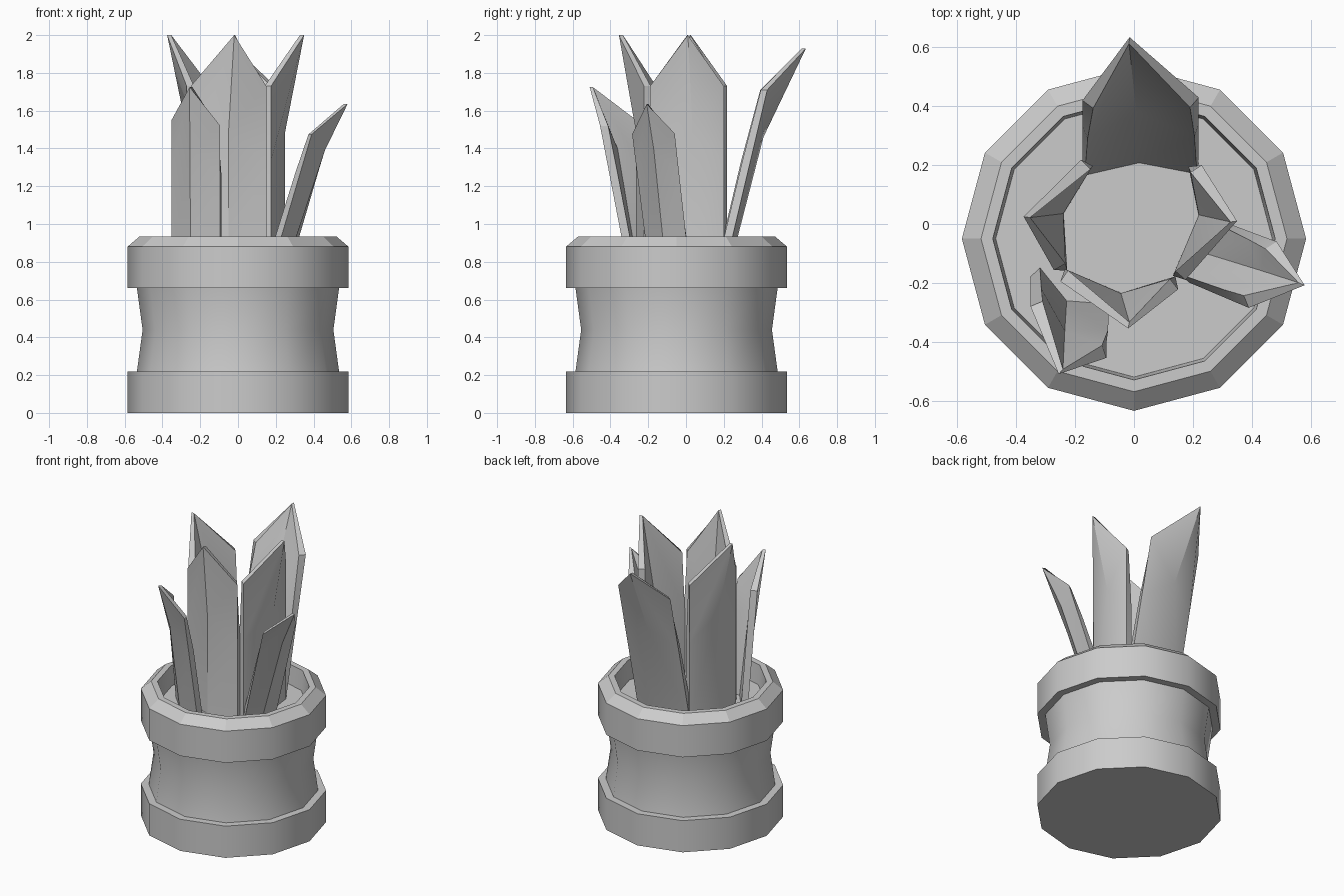
import bpy, bmesh, math
from mathutils import Vector

cube = bpy.data.objects.get("Cube")
if cube:
    bpy.data.objects.remove(cube, do_unlink=True)

grey = bpy.data.materials.new("plain_grey")
grey.use_nodes = True
grey.diffuse_color = (0.6, 0.6, 0.6, 1)
grey.node_tree.nodes["Principled BSDF"].inputs["Base Color"].default_value = grey.diffuse_color

SOIL = 0.8


def finish(name, bm, angle):
    bmesh.ops.recalc_face_normals(bm, faces=bm.faces)
    mesh = bpy.data.meshes.new(name)
    bm.to_mesh(mesh)
    bm.free()
    mesh.materials.append(grey)
    obj = bpy.data.objects.new(name, mesh)
    bpy.context.collection.objects.link(obj)
    bpy.ops.object.select_all(action='DESELECT')
    obj.select_set(True)
    bpy.context.view_layer.objects.active = obj
    bpy.ops.object.shade_smooth_by_angle(angle=math.radians(angle))
    return obj


# Pot: a twelve-sided turned profile, closed by the base and the soil
def make_pot():
    profile = [(0.585, 0), (0.585, 0.22), (0.535, 0.22), (0.505, 0.44),
               (0.535, 0.66), (0.585, 0.66), (0.585, 0.88), (0.52, 0.935),
               (0.48, 0.935), (0.47, SOIL)]
    sides = 12
    bm = bmesh.new()
    rings = []
    for r, z in profile:
        turns = [math.tau * i / sides for i in range(sides)]
        rings.append([bm.verts.new((r * math.cos(a), r * math.sin(a) - 0.05, z)) for a in turns])
    for low, high in zip(rings, rings[1:]):
        for i in range(sides):
            j = (i + 1) % sides
            bm.faces.new((low[i], low[j], high[j], high[i]))
    bm.faces.new(rings[0])
    bm.faces.new(rings[-1])
    pot = finish("pot", bm, 32)
    # the sloped rim stays faceted
    for p in pot.data.polygons:
        if 0.88 < p.center.z < 0.93 and p.normal.z > 0.3:
            p.use_smooth = False


# Leaf: a folded plate whose spine bends outward to a pointed tip.
# Each end is (foot xy, top xyz); the spine is (foot xy, bend xyz, tip xyz).
def make_leaf(name, end_a, spine, end_b):
    def column(end):
        foot, top = Vector((*end[0], SOIL)), Vector(end[1])
        middle = foot.lerp(top, (spine[1][2] - SOIL) / (spine[2][2] - SOIL))
        return [foot, middle, top]

    centre = [Vector((*spine[0], SOIL)), Vector(spine[1]), Vector(spine[2])]
    outer = [column(end_a), centre, column(end_b)]
    outward = Vector((centre[0].x, centre[0].y, 0)).normalized()

    # inner skin: thick at the ends, thin along the spine
    inner = []
    for c, col in enumerate(outer):
        skin = []
        for r, p in enumerate(col):
            if c == 1:
                skin.append(p - outward * (0.032, 0.03, 0.022)[r])
            else:
                arm = centre[r] - p
                side = Vector((arm.y, -arm.x, 0)).normalized()
                if side.dot(outward) > 0:
                    side = -side
                skin.append(p + side * 0.045)
        inner.append(skin)

    bm = bmesh.new()
    out = [[bm.verts.new(p) for p in col] for col in outer]
    inn = [[bm.verts.new(p) for p in col] for col in inner]
    for c in range(2):
        for r in range(2):
            for s in (out, inn):
                bm.faces.new((s[c][r], s[c + 1][r], s[c + 1][r + 1], s[c][r + 1]))
        for r in (0, 2):
            bm.faces.new((out[c][r], out[c + 1][r], inn[c + 1][r], inn[c][r]))
    for c in (0, 2):
        for r in range(2):
            bm.faces.new((out[c][r], out[c][r + 1], inn[c][r + 1], inn[c][r]))
    finish(name, bm, 30)


make_pot()

# Three tall upright leaves
make_leaf("front_leaf",
          ((-0.25, -0.195), (-0.25, -0.195, 1.73)),
          ((-0.05, -0.265), (-0.05, -0.265, 1.49), (-0.02, -0.355, 2)),
          ((0.15, -0.222), (0.15, -0.222, 1.73)))
make_leaf("left_leaf",
          ((0.175, -0.19), (0.175, -0.19, 1.73)),
          ((0.25, 0.035), (0.25, 0.035, 1.49), (0.35, 0.01, 2)),
          ((0.23, 0.2), (0.23, 0.2, 1.73)))
make_leaf("right_leaf",
          ((-0.18, 0.218), (-0.18, 0.218, 1.73)),
          ((-0.27, 0.04), (-0.27, 0.04, 1.49), (-0.375, 0.025, 2)),
          ((-0.272, -0.157), (-0.272, -0.157, 1.73)))

# Three leaning leaves
make_leaf("back_leaf",
          ((-0.175, 0.21), (-0.175, 0.42, 1.71)),
          ((0.02, 0.24), (0.01, 0.41, 1.46), (-0.015, 0.635, 1.93)),
          ((0.22, 0.215), (0.22, 0.43, 1.71)))
make_leaf("left_small_leaf",
          ((0.19, -0.2), (0.39, -0.285, 1.475)),
          ((0.265, -0.11), (0.46, -0.17, 1.39), (0.58, -0.208, 1.635)),
          ((0.285, 0.015), (0.485, -0.06, 1.48)))
make_leaf("right_small_leaf",
          ((-0.352, -0.18), (-0.352, -0.28, 1.55)),
          ((-0.25, -0.285), (-0.255, -0.385, 1.4), (-0.256, -0.51, 1.725)),
          ((-0.094, -0.316), (-0.094, -0.455, 1.52)))
